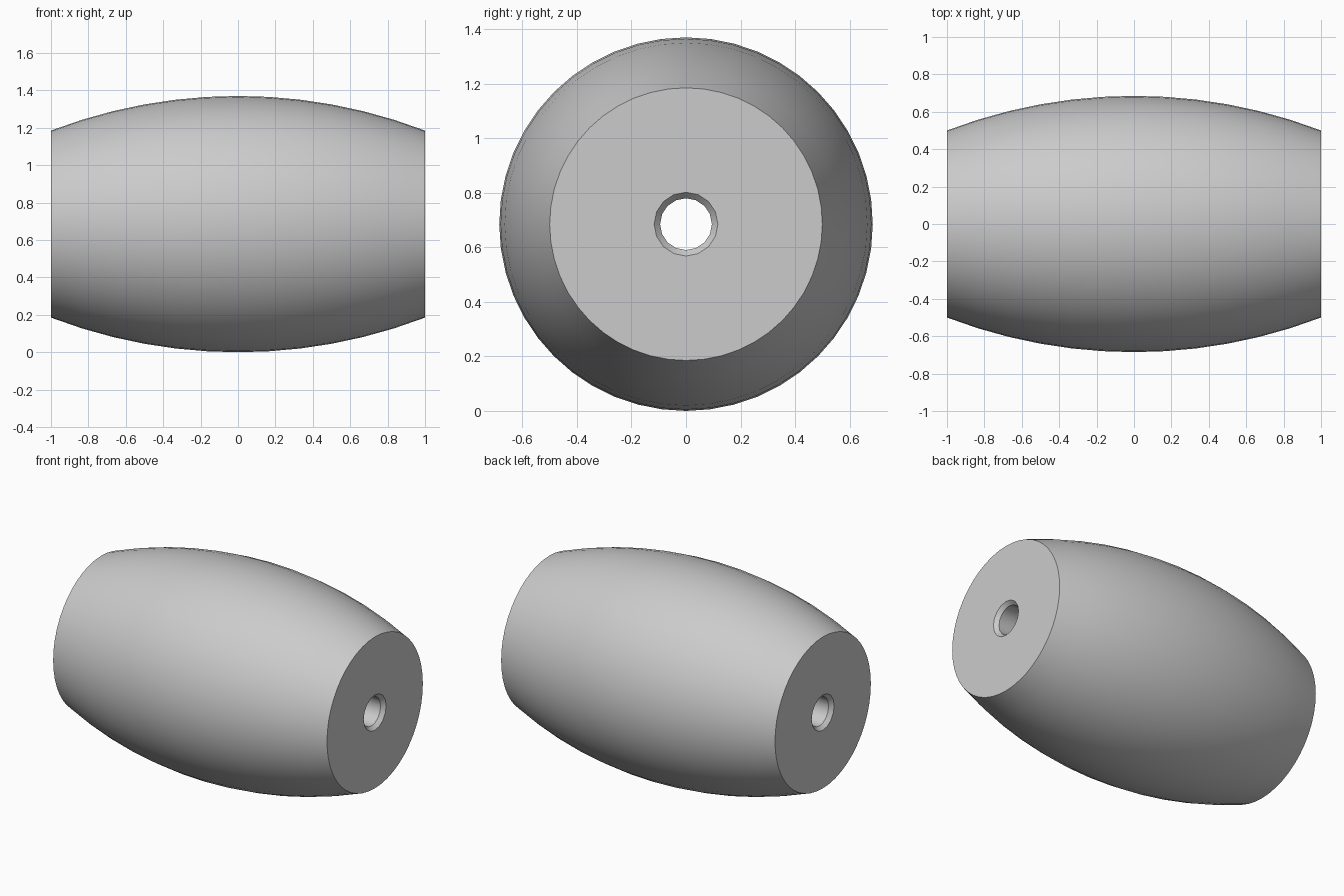
import bpy
import bmesh
from math import cos, sin, sqrt, pi, radians

cube = bpy.data.objects.get("Cube")
if cube:
    bpy.data.objects.remove(cube, do_unlink=True)

HALF = 1.0            # half length along x
MID_R, END_R = 0.685, 0.5
HOLE_R, MOUTH_R = 0.095, 0.117
CHAMFER = 0.025
STEPS = 12


def material(name, rgb):
    mat = bpy.data.materials.new(name)
    mat.use_nodes = True
    mat.diffuse_color = (*rgb, 1)
    mat.node_tree.nodes["Principled BSDF"].inputs["Base Color"].default_value = (*rgb, 1)
    return mat


def lathe(bm, profile, sides):
    """Revolve (x, radius) points about the x axis; return the rings."""
    rings = []
    for x, r in profile:
        angles = [2 * pi * i / sides for i in range(sides)]
        rings.append([bm.verts.new((x, r * sin(a), MID_R + r * cos(a))) for a in angles])
    for a, b in zip(rings, rings[1:]):
        for i in range(sides):
            j = (i + 1) % sides
            bm.faces.new((a[i], a[j], b[j], b[i]))
    return rings


def ring_edges(bm, ring):
    return [bm.edges.get((ring[i - 1], ring[i])) for i in range(len(ring))]


# Bulging outer wall follows a circular arc
bulge = MID_R - END_R
arc_r = (HALF ** 2 + bulge ** 2) / (2 * bulge)
xs = [HALF * (2 * i / STEPS - 1) for i in range(STEPS + 1)]
wall = [(x, MID_R - arc_r + sqrt(arc_r ** 2 - x ** 2)) for x in xs]

# Through hole with a chamfered mouth at each end
inner = HALF - CHAMFER
bore = [(-HALF, MOUTH_R), (-inner, HOLE_R), (inner, HOLE_R), (HALF, MOUTH_R)]

bm = bmesh.new()
wall_rings = lathe(bm, wall, 48)
bore_rings = lathe(bm, bore, 16)

# Flat end caps around the hole
for end in (0, -1):
    edges = ring_edges(bm, wall_rings[end]) + ring_edges(bm, bore_rings[end])
    bmesh.ops.triangle_fill(bm, edges=edges, use_beauty=True, use_dissolve=False)
bmesh.ops.recalc_face_normals(bm, faces=bm.faces)

mesh = bpy.data.meshes.new("barrel_bead")
bm.to_mesh(mesh)
bm.free()
bead = bpy.data.objects.new("barrel_bead", mesh)
bpy.context.collection.objects.link(bead)
mesh.materials.append(material("light_grey", (0.6, 0.6, 0.6)))

bpy.context.view_layer.objects.active = bead
bead.select_set(True)
bpy.ops.object.shade_smooth_by_angle(angle=radians(30))
